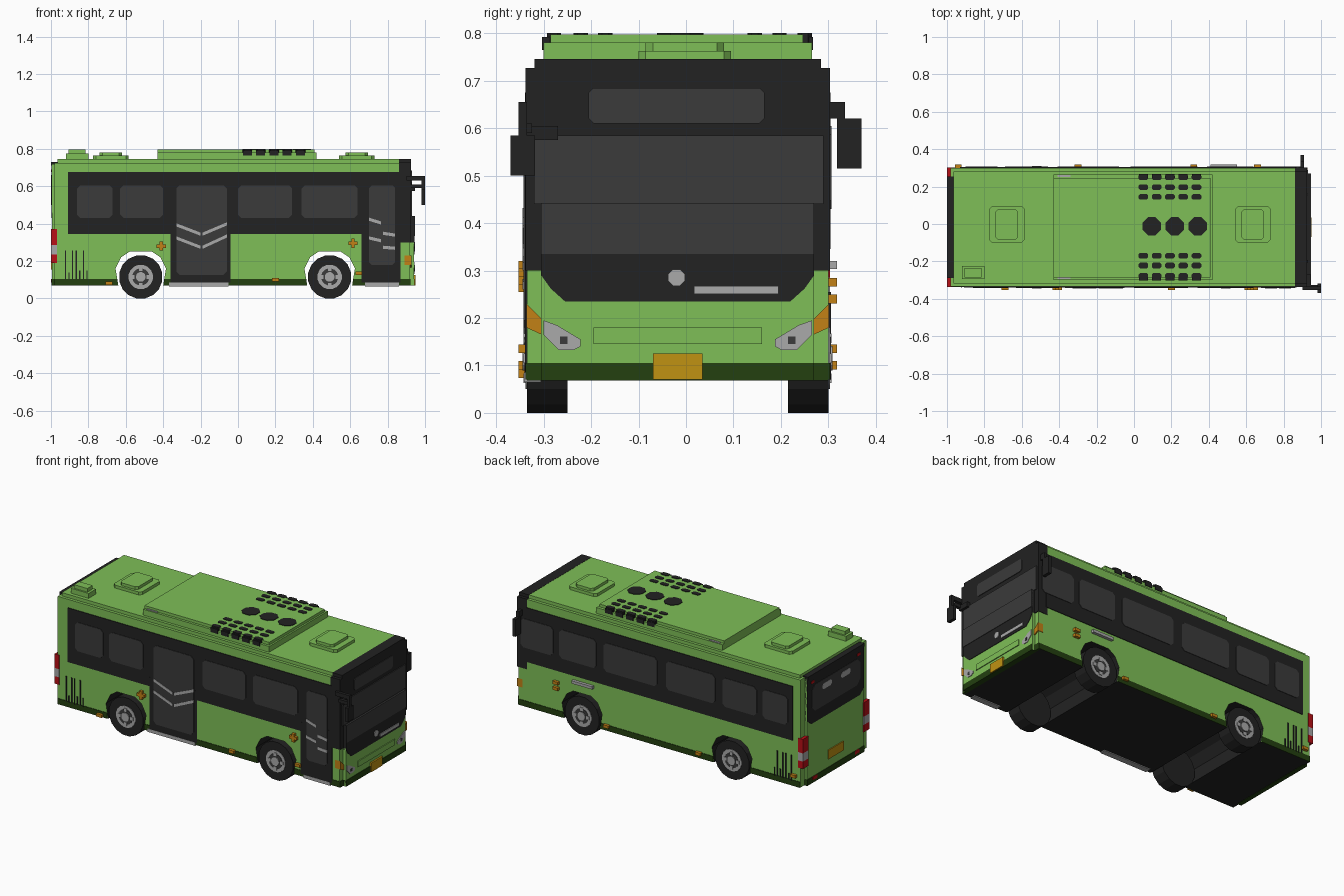
import bpy, bmesh, math
from mathutils import Vector

if "Cube" in bpy.data.objects:
    bpy.data.objects.remove(bpy.data.objects["Cube"], do_unlink=True)


def material(name, r, g, b):
    m = bpy.data.materials.new(name)
    m.use_nodes = True
    m.diffuse_color = (r, g, b, 1)
    m.node_tree.nodes["Principled BSDF"].inputs["Base Color"].default_value = (r, g, b, 1)
    return m


GREEN = material("leaf green", 0.21, 0.52, 0.095)
DARK_GREEN = material("dark green", 0.017, 0.05, 0.005)
BLACK = material("black", 0.016, 0.016, 0.016)
GLASS = material("dark grey glass", 0.043, 0.043, 0.043)
GREY = material("light grey", 0.40, 0.40, 0.40)
AMBER = material("amber", 0.54, 0.22, 0.008)
YELLOW = material("plate yellow", 0.53, 0.29, 0.006)
RED = material("red", 0.48, 0.005, 0.008)

R, L = -0.335, 0.30      # body sides
MID = (R + L) / 2


def prism(name, pts, axis, a, b, mat):
    """Extrude a flat outline along an axis from a to b."""
    def put(p, d):
        return {"x": (d, p[0], p[1]), "y": (p[0], d, p[1]), "z": (p[0], p[1], d)}[axis]
    bm = bmesh.new()
    face = bm.faces.new([bm.verts.new(put(p, a)) for p in pts])
    geo = bmesh.ops.extrude_face_region(bm, geom=[face])["geom"]
    move = Vector(put((0, 0), b - a))
    bmesh.ops.translate(bm, vec=move, verts=[g for g in geo if isinstance(g, bmesh.types.BMVert)])
    bmesh.ops.recalc_face_normals(bm, faces=bm.faces)
    me = bpy.data.meshes.new(name)
    bm.to_mesh(me)
    bm.free()
    me.materials.append(mat)
    ob = bpy.data.objects.new(name, me)
    bpy.context.collection.objects.link(ob)
    return ob


def rect(u0, u1, v0, v1, c=0.0):
    if c == 0:
        return [(u0, v0), (u1, v0), (u1, v1), (u0, v1)]
    return [(u0 + c, v0), (u1 - c, v0), (u1, v0 + c), (u1, v1 - c),
            (u1 - c, v1), (u0 + c, v1), (u0, v1 - c), (u0, v0 + c)]


def ring(u, v, r, n=16):
    return [(u + r * math.cos((i + .5) * math.tau / n), v + r * math.sin((i + .5) * math.tau / n))
            for i in range(n)]


def box(name, x0, x1, y0, y1, z0, z1, mat):
    return prism(name, rect(x0, x1, y0, y1), "z", z0, z1, mat)


def side_plate(name, pts, s, h, mat):
    """Plate standing h proud of the right (-1) or left (1) side."""
    y = R if s < 0 else L
    return prism(name, pts, "y", y - s * 0.001, y + s * h, mat)


# Body shell with wheel channels running right across
WHEELS = (-0.52, 0.49)
outline = [(-0.98, 0.07)]
for cx in WHEELS:
    outline += [(cx + dx, z) for dx, z in ((-.12, .07), (-.135, .16), (-.105, .22), (-.06, .25),
                                           (.06, .25), (.105, .22), (.135, .16), (.12, .07))]
outline += [(0.92, 0.07), (0.92, 0.725), (-0.98, 0.725)]
body = prism("body", outline, "y", R, L, GREEN)
body.data.materials.append(BLACK)
for f in body.data.polygons:
    if abs(f.normal.y) < 0.5 and f.center.z < 0.3 and abs(f.center.x) < 0.9:
        f.material_index = 1
box("roof", -0.965, 0.87, R + .018, L - .018, 0.72, 0.745, GREEN)

# Skirt along both sides
for s in (-1, 1):
    for x0, x1 in ((-.98, -.645), (-.395, .365), (.615, .92)):
        side_plate("side_skirt", rect(x0, x1, 0.07, 0.105), s, 0.003, DARK_GREEN)

# Black front cap and nose
box("front_cap", 0.86, 0.925, R - .003, L + .003, 0.30, 0.727, BLACK)
box("front_roof_cap", 0.86, 0.925, R + .016, L - .016, 0.72, 0.746, BLACK)
box("nose", 0.91, 0.94, R + .03, L - .03, 0.07, 0.30, GREEN)
box("front_skirt", 0.91, 0.943, R + .03, L - .03, 0.068, 0.105, DARK_GREEN)
for y0 in (R, L - .031):
    box("front_corner_skirt", 0.91, 0.923, y0, y0 + .031, 0.068, 0.105, DARK_GREEN)
prism("nose_panel", [(R + .03, .44), (R + .03, .29), (-.285, .262), (-.255, .235), (.22, .235),
                     (.25, .262), (L - .03, .29), (L - .03, .44)], "x", 0.91, 0.943, BLACK)
box("windscreen", 0.92, 0.93, R + .015, L - .01, 0.44, 0.585, GLASS)
box("lower_windscreen", 0.94, 0.946, R + .03, L - .03, 0.335, 0.442, GLASS)
prism("destination_display", rect(-.205, .165, .61, .685, .01), "x", 0.92, 0.929, GLASS)
prism("round_badge", ring(-.02, .285, .019, 8), "x", 0.94, 0.947, GREY)
box("front_trim", 0.94, 0.947, 0.017, 0.195, 0.25, 0.267, GREY)
box("bumper_panel", 0.935, 0.945, -.195, .16, 0.145, 0.18, GREEN)
box("front_number_plate", 0.935, 0.95, -.07, .035, 0.07, 0.125, YELLOW)
for s in (-1, 1):
    def m(pts):
        return [(MID + s * u, z) for u, z in pts]
    prism("headlight", m([(.283, .195), (.255, .185), (.205, .155), (.205, .14), (.22, .132),
                          (.25, .132), (.283, .165)]), "x", 0.93, 0.944, GREY)
    prism("headlight_bulb", m(rect(.232, .248, .145, .161)), "x", 0.94, 0.946, GLASS)
    prism("front_indicator", m([(.319, .23), (.287, .198), (.287, .165), (.319, .18)]),
          "x", 0.89, 0.927, AMBER)

# Rear end
box("rear_panel", -0.994, -0.97, R + .045, L - .045, 0.07, 0.715, GREEN)
box("rear_skirt", -0.997, -0.97, R + .043, L - .043, 0.068, 0.105, DARK_GREEN)
box("rear_top_edge", -1.0, -0.966, R + .045, L - .045, 0.71, 0.73, BLACK)
prism("rear_window_surround", [(-.29, .46), (-.25, .43), (.215, .43), (.255, .46), (.255, .725),
                               (-.29, .725)], "x", -0.997, -0.98, BLACK)
prism("rear_window", rect(-.25, .215, .50, .66, .03), "x", -0.999, -0.98, GLASS)
for y in (-.11, .07):
    prism("rear_vent", rect(y - .045, y + .045, .60, .635, .01), "x", -1.0, -0.98, GREY)
box("rear_number_plate", -1.0, -0.98, -.09, .055, 0.155, 0.21, YELLOW)
for y0 in (R - .003, L - .052):
    for z0, z1, mat in ((.19, .235, RED), (.235, .285, GREY), (.285, .37, RED)):
        box("tail_light", -1.0, -0.968, y0, y0 + .055, z0, z1, mat)
for y in (-.24, .165):
    box("rear_reflector", -1.0, -0.98, y, y + .04, 0.085, 0.105, RED)
for y in (-.25, .19):
    box("high_brake_light", -1.0, -0.98, y, y + .03, 0.675, 0.69, RED)

# Window bands, doors and glass
side_plate("right_window_band", rect(-.91, .87, .345, .675), -1, .004, BLACK)
side_plate("left_window_band", rect(-.93, .87, .345, .675), 1, .004, BLACK)
side_plate("rear_door", rect(-.36, -.04, .085, .40), -1, .0045, BLACK)
side_plate("front_door", rect(.66, .87, .085, .40), -1, .0045, BLACK)
for x0, x1 in ((-.86, -.67), (-.63, -.40), (0, .29), (.34, .64)):
    side_plate("right_window", rect(x0, x1, .43, .605, .018), -1, .007, GLASS)
for x0, x1 in ((-.90, -.73), (-.69, -.46), (-.41, -.08), (-.02, .34), (.39, .64), (.68, .90)):
    side_plate("left_window", rect(x0, x1, .43, .605, .018), 1, .007, GLASS)
side_plate("rear_door_glass", rect(-.33, -.06, .125, .605, .018), -1, .007, GLASS)
side_plate("front_door_glass", rect(.70, .84, .18, .605, .015), -1, .007, GLASS)
for x0, z0, x1, z1 in ((-.33, .385, -.20, .335), (-.33, .315, -.20, .265), (-.19, .265, -.06, .325),
                       (-.19, .335, -.06, .39), (.70, .415, .765, .395), (.775, .34, .84, .33),
                       (.70, .315, .765, .30), (.775, .265, .84, .26)):
    side_plate("door_stripe", [(x0, z0), (x1, z1), (x1, z1 + .017), (x0, z0 + .017)], -1, .009, GREY)
for x0, x1 in ((-.37, -.05), (.68, .86)):
    box("door_step", x0, x1, R - .006, R + .03, 0.065, 0.085, GREY)

# Engine grille slits
for i, top in enumerate((.255, .14, .255, .255, .15, .255, .15)):
    x = -.925 + i * .019
    for s in (-1, 1):
        side_plate("grille_slit", rect(x, x + .006, .10, top), s, .005, BLACK)

# Side markers
for x, z in ((-.41, .28), (.615, .295)):
    for w, h in ((.025, .009), (.009, .025)):
        side_plate("door_button", rect(x - w, x + w, z - h, z + h), -1, .018, AMBER)
for s, x, z in ((-1, -.69, .082), (-1, .20, .10), (-1, .645, .135), (1, -.94, .135), (1, -.30, .10),
                (1, .32, .10), (1, .66, .24), (1, .66, .275)):
    side_plate("side_marker", rect(x - .018, x + .018, z - .009, z + .009), s, .018, AMBER)
side_plate("left_side_bar", rect(.41, .55, .303, .32), 1, .018, GREY)

# Wheels
for cx in WHEELS:
    for s, y in ((-1, R), (1, L)):
        prism("tyre", ring(cx, .115, .117), "y", y, y - s * .085, BLACK)
        for r, h, mat in ((.066, .003, GREY), (.046, .005, GLASS), (.026, .009, GREY)):
            prism("wheel_hub", ring(cx, .115, r), "y", y - s * .01, y + s * h, mat)
        for k in range(4):
            a = k * math.pi / 2
            u, v = cx + .042 * math.cos(a), .115 + .042 * math.sin(a)
            prism("wheel_spoke", ring(u, v, .014, 4), "y", y - s * .01, y + s * .007, GREY)

# Roof unit, vents and hatches
box("roof_unit_base", -.43, .42, -.30, .265, 0.74, 0.78, GREEN)
box("roof_unit_top", -.43, .41, -.285, .247, 0.775, 0.797, GREEN)
for i in range(5):
    x = .05 + i * .071
    for y in (.25, .197, .145, -.17, -.222, -.278):
        prism("roof_vent", rect(x - .026, x + .026, y - .015, y + .015, .008), "z", .77, .80, BLACK)
    for y0, y1 in ((-.303, -.28), (.24, .268)):
        box("roof_side_vent", x - .024, x + .024, y0, y1, 0.765, 0.792, BLACK)
for x in (.095, .218, .341):
    prism("roof_fan", ring(x, -.012, .053, 8), "z", .79, .80, BLACK)
for y0 in (-.295, .25):
    box("roof_unit_catch", -.41, -.34, y0, y0 + .012, 0.77, 0.784, GREY)
for cx in (-.68, .635):
    prism("roof_hatch_base", rect(cx - .095, cx + .095, -.10, .095, .015), "z", .74, .763, GREEN)
    prism("roof_hatch_lid", rect(cx - .06, cx + .06, -.085, .08, .015), "z", .76, .78, GREEN)
box("roof_box_base", -.92, -.80, -.295, -.225, 0.74, 0.775, GREEN)
box("roof_box_lid", -.905, -.815, -.285, -.235, 0.77, 0.797, GREEN)

# Mirrors
box("right_mirror_arm", 0.90, 1.0, -.353, -.335, 0.63, 0.655, BLACK)
box("right_mirror_lower_arm", 0.92, 0.985, -.345, -.325, 0.59, 0.61, BLACK)
box("right_mirror_bracket", 0.92, 0.945, -.335, -.27, 0.575, 0.605, BLACK)
box("right_mirror_stem", 0.982, 1.0, -.353, -.335, 0.58, 0.64, BLACK)
box("right_mirror", 0.98, 1.0, -.37, -.318, 0.50, 0.585, BLACK)
box("left_mirror_arm", 0.89, 0.91, .29, .335, 0.62, 0.655, BLACK)
box("left_mirror", 0.89, 0.91, .318, .37, 0.515, 0.62, BLACK)
